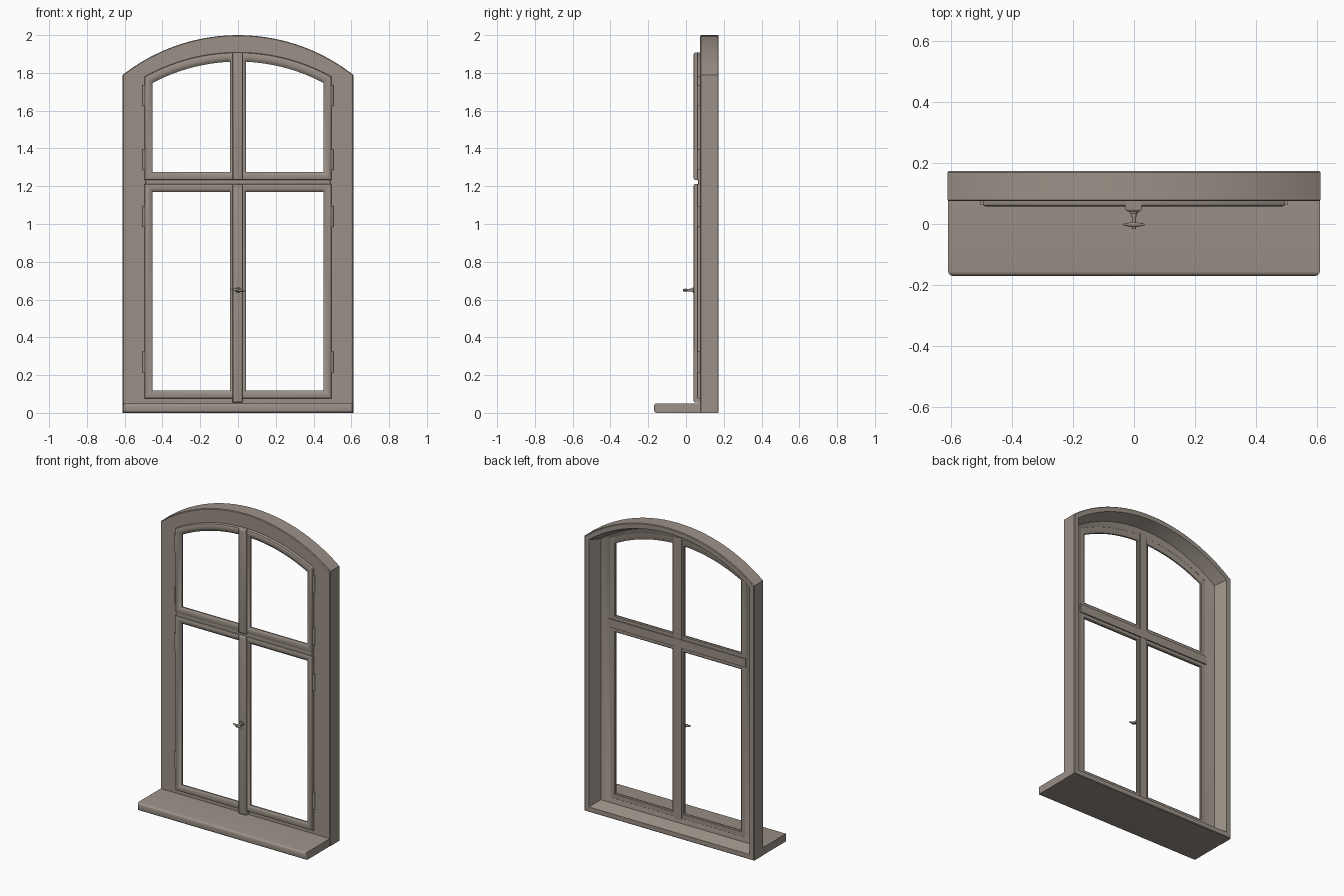
import bpy, bmesh, math
from mathutils import Vector

if "Cube" in bpy.data.objects:
    bpy.data.objects.remove(bpy.data.objects["Cube"])

paint = bpy.data.materials.new("warm_grey_paint")
paint.diffuse_color = (0.33, 0.285, 0.245, 1)
paint.use_nodes = True
paint.node_tree.nodes["Principled BSDF"].inputs["Base Color"].default_value = paint.diffuse_color


def finish(name, bm):
    bmesh.ops.recalc_face_normals(bm, faces=bm.faces)
    mesh = bpy.data.meshes.new(name)
    bm.to_mesh(mesh)
    bm.free()
    ob = bpy.data.objects.new(name, mesh)
    bpy.context.collection.objects.link(ob)
    mesh.materials.append(paint)
    bpy.ops.object.select_all(action='DESELECT')
    ob.select_set(True)
    bpy.context.view_layer.objects.active = ob
    bpy.ops.object.shade_smooth_by_angle(angle=math.radians(35))
    return ob


def outline(x0, x1, z0, top, n=24):
    """Closed opening shape; top is a height or an (arc centre z, radius) pair."""
    pts = [(x0, z0), (x1, z0)]
    for i in range(n + 1):
        x = x1 + (x0 - x1) * i / n
        z = top[0] + math.sqrt(top[1] ** 2 - x * x) if isinstance(top, tuple) else top
        pts.append((x, z))
    return pts


def ring_loft(name, rings, side=1):
    """Joins (outline, y) rings into a closed moulded frame."""
    bm = bmesh.new()
    loops = [[bm.verts.new((side * x, y, z)) for x, z in pts] for pts, y in rings]
    for k, a in enumerate(loops):
        b = loops[(k + 1) % len(loops)]
        for i in range(len(a)):
            j = (i + 1) % len(a)
            bm.faces.new((a[i], a[j], b[j], b[i]))
    return finish(name, bm)


def box(name, lo, hi, bevel=0.005, segments=3):
    """Box with rounded edges, left square on its hidden back face."""
    bm = bmesh.new()
    bmesh.ops.create_cube(bm, size=1)
    for v in bm.verts:
        v.co = [(a + b) / 2 + c * (b - a) for a, b, c in zip(lo, hi, v.co)]
    front = [e for e in bm.edges if all(v.co.y < hi[1] - 1e-4 for v in e.verts)]
    bmesh.ops.bevel(bm, geom=front, offset=bevel, segments=segments,
                    profile=0.5, affect='EDGES')
    return finish(name, bm)


def rod(name, a, b, r0, r1, sides=12):
    a, b = Vector(a), Vector(b)
    bm = bmesh.new()
    bmesh.ops.create_cone(bm, cap_ends=True, segments=sides, radius1=r0,
                          radius2=r1, depth=(b - a).length)
    turn = (b - a).to_track_quat('Z', 'Y')
    for v in bm.verts:
        v.co = turn @ v.co + (a + b) / 2
    return finish(name, bm)


# Arched outer frame: raised rim at the back, stepped reveal down to the sashes
def outer(d):
    return outline(-0.611 + d, 0.611 - d, d, (1.009, 0.991 - d))


opening = outline(-0.485, 0.485, 0.085, (0.897, 1.0))
ring_loft("outer_frame", [
    (outer(0.004), 0.173), (outer(0), 0.169), (outer(0), 0.079), (outer(0.004), 0.075),
    (opening, 0.075), (opening, 0.083),
    (outline(-0.548, 0.548, 0.058, (1.009, 0.928)), 0.094), (outer(0.033), 0.173)])

# Projecting sill with rounded edges
box("sill", (-0.609, -0.17, 0), (0.609, 0.11, 0.05), 0.016, 4)


# Four moulded sashes, two arched above two rectangular
def sash(name, z0, top, side):
    def inset(d):
        t = (top[0], top[1] - d * 1.15) if isinstance(top, tuple) else top - d
        return outline(d, 0.495 - d, z0 + d, t)
    ring_loft(name, [
        (inset(0), 0.082), (inset(0), 0.066), (inset(0.003), 0.060), (inset(0.009), 0.057),
        (inset(0.026), 0.057), (inset(0.033), 0.060), (inset(0.043), 0.068),
        (inset(0.043), 0.078), (inset(0.038), 0.082)], side)


for side, word in ((1, "right"), (-1, "left")):
    sash("lower_sash_" + word, 0.075, 1.212, side)
    sash("upper_sash_" + word, 1.233, (0.897, 1.012), side)
    # Hinge barrels on the outer stiles
    for z in (0.27, 1.04, 1.34, 1.68):
        rod("hinge_" + word, (side * 0.497, 0.069, z - 0.055),
            (side * 0.497, 0.069, z + 0.055), 0.008, 0.008)

# Transom and centre cover strips
box("transom", (-0.49, 0.064, 1.195), (0.49, 0.09, 1.25))
box("lower_mullion", (-0.028, 0.041, 0.055), (0.025, 0.088, 1.212), 0.009)
box("upper_mullion", (-0.028, 0.041, 1.233), (0.025, 0.088, 1.909), 0.009)

# Window handle: rose, stem and tapered wings
rod("handle_rose", (0, 0.045, 0.65), (0, 0.034, 0.65), 0.016, 0.013)
rod("handle_stem", (0, 0.04, 0.65), (0, -0.016, 0.65), 0.008, 0.006)
for side in (1, -1):
    rod("handle_wing", (0, -0.002, 0.65), (side * 0.034, -0.002, 0.65 - side * 0.006), 0.009, 0.003)
